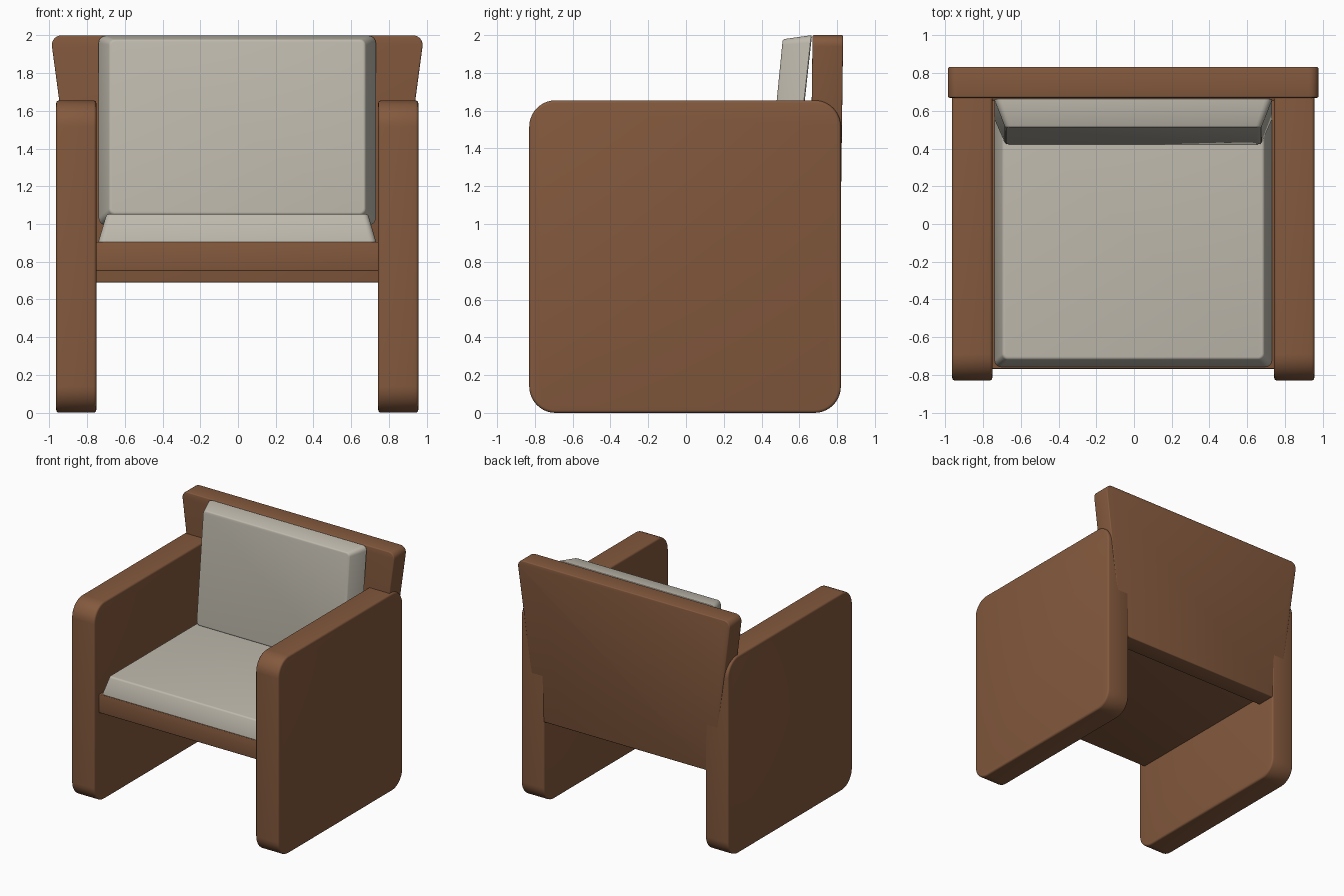
import bpy, bmesh, math

if "Cube" in bpy.data.objects:
    bpy.data.objects.remove(bpy.data.objects["Cube"])


def material(name, rgb):
    m = bpy.data.materials.new(name)
    m.diffuse_color = (*rgb, 1)
    m.use_nodes = True
    m.node_tree.nodes["Principled BSDF"].inputs["Base Color"].default_value = m.diffuse_color
    return m


BROWN = material("brown_leather", (0.23, 0.10, 0.047))
CREAM = material("cream_fabric", (0.52, 0.49, 0.42))


def rounded(points, radii, steps=8):
    """Replace each corner of a 2D outline with an arc-like curve."""
    out, n = [], len(points)
    for i, (px, py) in enumerate(points):
        r = radii[i]
        if r == 0:
            out.append((px, py))
            continue
        ends = []
        for q in (points[i - 1], points[(i + 1) % n]):
            d = math.dist((px, py), q)
            ends.append(((q[0] - px) / d * r, (q[1] - py) / d * r))
        a, b = ends
        for k in range(steps + 1):
            t = k / steps * math.pi / 2
            u, v = 1 - math.sin(t), 1 - math.cos(t)
            out.append((px + a[0] * u + b[0] * v, py + a[1] * u + b[1] * v))
    return out


def loft(name, start, end, mat, bevel, segments=3):
    """Solid between two matching 3D loops, with softened edges."""
    bm = bmesh.new()
    a = [bm.verts.new(p) for p in start]
    b = [bm.verts.new(p) for p in end]
    n = len(a)
    bm.faces.new(a)
    bm.faces.new(b[::-1])
    for i in range(n):
        bm.faces.new((a[i], b[i], b[(i + 1) % n], a[(i + 1) % n]))
    bmesh.ops.recalc_face_normals(bm, faces=bm.faces[:])
    mesh = bpy.data.meshes.new(name)
    bm.to_mesh(mesh)
    bm.free()
    mesh.materials.append(mat)
    ob = bpy.data.objects.new(name, mesh)
    bpy.context.collection.objects.link(ob)
    mod = ob.modifiers.new("soft_edges", 'BEVEL')
    mod.width, mod.segments = bevel, segments
    mod.limit_method, mod.angle_limit = 'ANGLE', math.radians(30)
    bpy.ops.object.select_all(action='DESELECT')
    ob.select_set(True)
    bpy.context.view_layer.objects.active = ob
    bpy.ops.object.modifier_apply(modifier=mod.name)
    bpy.ops.object.shade_smooth_by_angle(angle=math.radians(35))
    return ob


CX = -0.004  # chair centre line

# Side panels that form both arms and legs
side = rounded([(-0.83, 0), (0.82, 0), (0.82, 1.655), (-0.83, 1.655)], [0.14] * 4, 10)
for label, s in (("left", -1), ("right", 1)):
    loft(label + "_side", [(CX + s * 0.747, y, z) for y, z in side],
         [(CX + s * 0.96, y, z) for y, z in side], BROWN, 0.015)

# Back panel: flares toward the top and leans very slightly
back = rounded([(-0.815, 0.69), (0.815, 0.69), (0.99, 2.0), (-0.99, 2.0)],
               [0, 0, 0.06, 0.06])
lean = lambda z: -0.013 * (2.0 - z)
loft("back_panel", [(CX + x, 0.67 + lean(z), z) for x, z in back],
     [(CX + x, 0.832 + lean(z), z) for x, z in back], BROWN, 0.008)

# Seat base between the side panels
base = [(-0.75, -0.768), (0.75, -0.768), (0.75, 0.68), (-0.75, 0.68)]
loft("seat_base", [(CX + x, y, 0.75) for x, y in base],
     [(CX + x, y, 0.905) for x, y in base], BROWN, 0.006)


# Seat cushion: tapers upward
def cushion_loop(hw, lo, hi, r):
    return rounded([(-hw, lo), (hw, lo), (hw, hi), (-hw, hi)], [r] * 4, 5)


loft("seat_cushion",
     [(CX + x, y, 0.90) for x, y in cushion_loop(0.738, -0.76, 0.66, 0.035)],
     [(CX + x, y, 1.052) for x, y in cushion_loop(0.693, -0.717, 0.62, 0.03)],
     CREAM, 0.012)

# Back cushion: tapers forward and reclines
loft("back_cushion",
     [(CX + x, 0.667 - 0.11 * (2.0 - z), z) for x, z in cushion_loop(0.738, 0.99, 2.0, 0.04)],
     [(CX + x, 0.512 - 0.098 * (1.978 - z), z) for x, z in cushion_loop(0.678, 1.052, 1.978, 0.03)],
     CREAM, 0.01)
